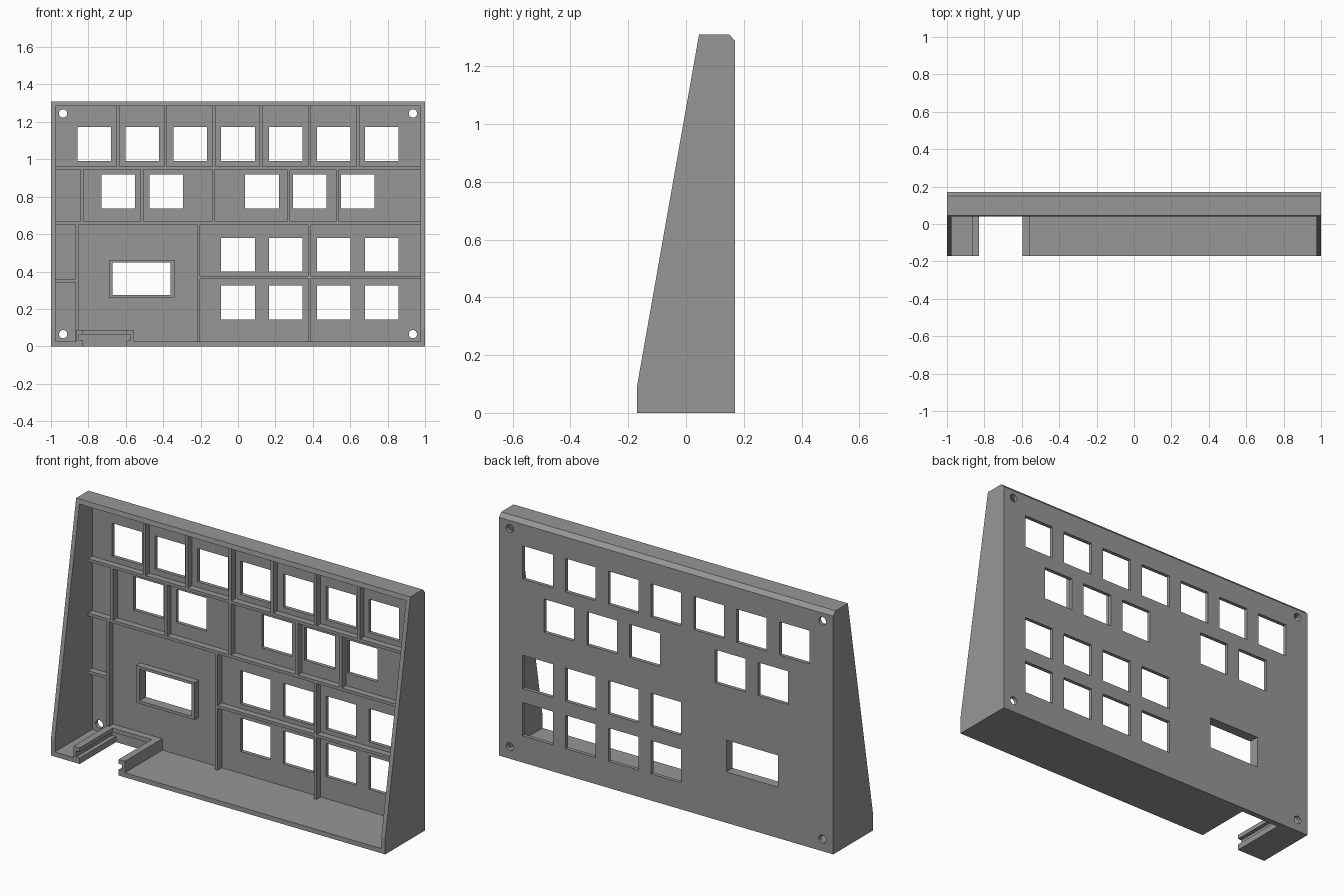
import bpy, bmesh, math
from mathutils import Matrix, Vector

if "Cube" in bpy.data.objects:
    bpy.data.objects.remove(bpy.data.objects["Cube"])

grey = bpy.data.materials.new("mid grey plastic")
grey.diffuse_color = (0.31, 0.31, 0.31, 1)
grey.use_nodes = True
grey.node_tree.nodes["Principled BSDF"].inputs["Base Color"].default_value = grey.diffuse_color


def make(name, bm):
    bmesh.ops.recalc_face_normals(bm, faces=bm.faces[:])
    me = bpy.data.meshes.new(name)
    bm.to_mesh(me)
    bm.free()
    me.materials.append(grey)
    ob = bpy.data.objects.new(name, me)
    bpy.context.collection.objects.link(ob)
    return ob


def box(bm, x0, x1, y0, y1, z0, z1):
    m = Matrix.Translation(((x0 + x1) / 2, (y0 + y1) / 2, (z0 + z1) / 2))
    bmesh.ops.create_cube(bm, size=1, matrix=m @ Matrix.Diagonal((x1 - x0, y1 - y0, z1 - z0, 1)))


def extrude(bm, points, vec):
    f = bm.faces.new([bm.verts.new(p) for p in points])
    r = bmesh.ops.extrude_face_region(bm, geom=[f])
    vs = [v for v in r["geom"] if isinstance(v, bmesh.types.BMVert)]
    bmesh.ops.translate(bm, verts=vs, vec=Vector(vec))


def cut(target, bm):
    cutter = make("cutter", bm)
    cutter.hide_render = True
    mod = target.modifiers.new("cut", "BOOLEAN")
    mod.operation, mod.solver, mod.object = "DIFFERENCE", "EXACT", cutter
    bpy.context.view_layer.objects.active = target
    bpy.ops.object.modifier_apply(modifier=mod.name)
    bpy.data.objects.remove(cutter)


PLATE = 0.15      # inner face of the back plate
WALL = 0.977      # inner face of the side walls

# Wedge-shaped case, extruded from its side profile
bm = bmesh.new()
side = [(-0.17, 0), (0.17, 0), (0.17, 1.288), (0.15, 1.31), (0.045, 1.31), (-0.17, 0.09)]
extrude(bm, [(-1, y, z) for y, z in side], (2, 0, 0))
case = make("case", bm)

# Hollow interior, open to the front
bm = bmesh.new()
box(bm, -WALL, WALL, -1, PLATE, 0.025, 1.285)
cut(case, bm)

# Button windows, display window and screw holes
P = 0.256
rows = [(1.082, [P * i for i in range(-3, 4)]),
        (0.828, [P * (i + 0.5) for i in (-3, -2, 0, 1, 2)]),
        (0.49, [P * i for i in range(4)]),
        (0.234, [P * i for i in range(4)])]
bm = bmesh.new()
for z, xs in rows:
    for x in xs:
        box(bm, x - 0.09, x + 0.09, 0.1, 0.3, z - 0.09, z + 0.09)
box(bm, -0.67, -0.36, 0.1, 0.3, 0.275, 0.447)
for x in (-0.935, 0.935):
    for z in (0.065, 1.245):
        bmesh.ops.create_cone(bm, cap_ends=True, segments=24, radius1=0.022, radius2=0.022, depth=0.2,
                              matrix=Matrix.Translation((x, 0.17, z)) @ Matrix.Rotation(math.pi / 2, 4, "X"))
cut(case, bm)

# Connector slot in the floor
bm = bmesh.new()
box(bm, -0.828, -0.595, -1, 0.14, -1, 0.06)
cut(case, bm)

# Stiffening ribs on the plate
bm = bmesh.new()
T, FRONT = 0.008, 0.115
for z, x0, x1 in [(0.954, -WALL, WALL), (0.66, -WALL, WALL), (0.368, -0.21, WALL), (0.348, -WALL, -0.86)]:
    box(bm, x0, x1, FRONT, PLATE + 0.005, z - T, z + T)
for z0, z1, xs in [(0.954, 1.287, (-0.642, -0.388, -0.128, 0.123, 0.382, 0.642)),
                   (0.66, 0.954, (-0.835, -0.513, -0.13, 0.27, 0.533)),
                   (0.023, 0.66, (-0.86, -0.21, 0.382))]:
    for x in xs:
        box(bm, x - T, x + T, FRONT, PLATE + 0.005, z0, z1)
make("ribs", bm)

# Raised frame around the display window
bm = bmesh.new()
for x0, x1, z0, z1 in [(-0.69, -0.67, 0.26, 0.462), (-0.36, -0.34, 0.26, 0.462),
                       (-0.67, -0.36, 0.26, 0.275), (-0.67, -0.36, 0.447, 0.462)]:
    box(bm, x0, x1, FRONT, PLATE + 0.002, z0, z1)
make("display_frame", bm)

# Grooved rails on both sides of the slot, mirrored about its centre
MID = -0.7115
rail = [(0.1165, 0.02), (0.1165, 0.032), (0.138, 0.032), (0.138, 0.064),
        (0.1165, 0.064), (0.1165, 0.087), (0.154, 0.087), (0.154, 0.02)]
for name, s in (("left_rail", -1), ("right_rail", 1)):
    bm = bmesh.new()
    extrude(bm, [(MID + s * x, -0.17, z) for x, z in rail], (0, 0.325, 0))
    make(name, bm)

# Grooved stop joining the rails at the plate
bm = bmesh.new()
stop = [(0.152, 0.02), (0.152, 0.087), (0.112, 0.087), (0.112, 0.064), (0.138, 0.064), (0.138, 0.02)]
extrude(bm, [(MID - 0.154, y, z) for y, z in stop], (0.308, 0, 0))
make("rail_stop", bm)
